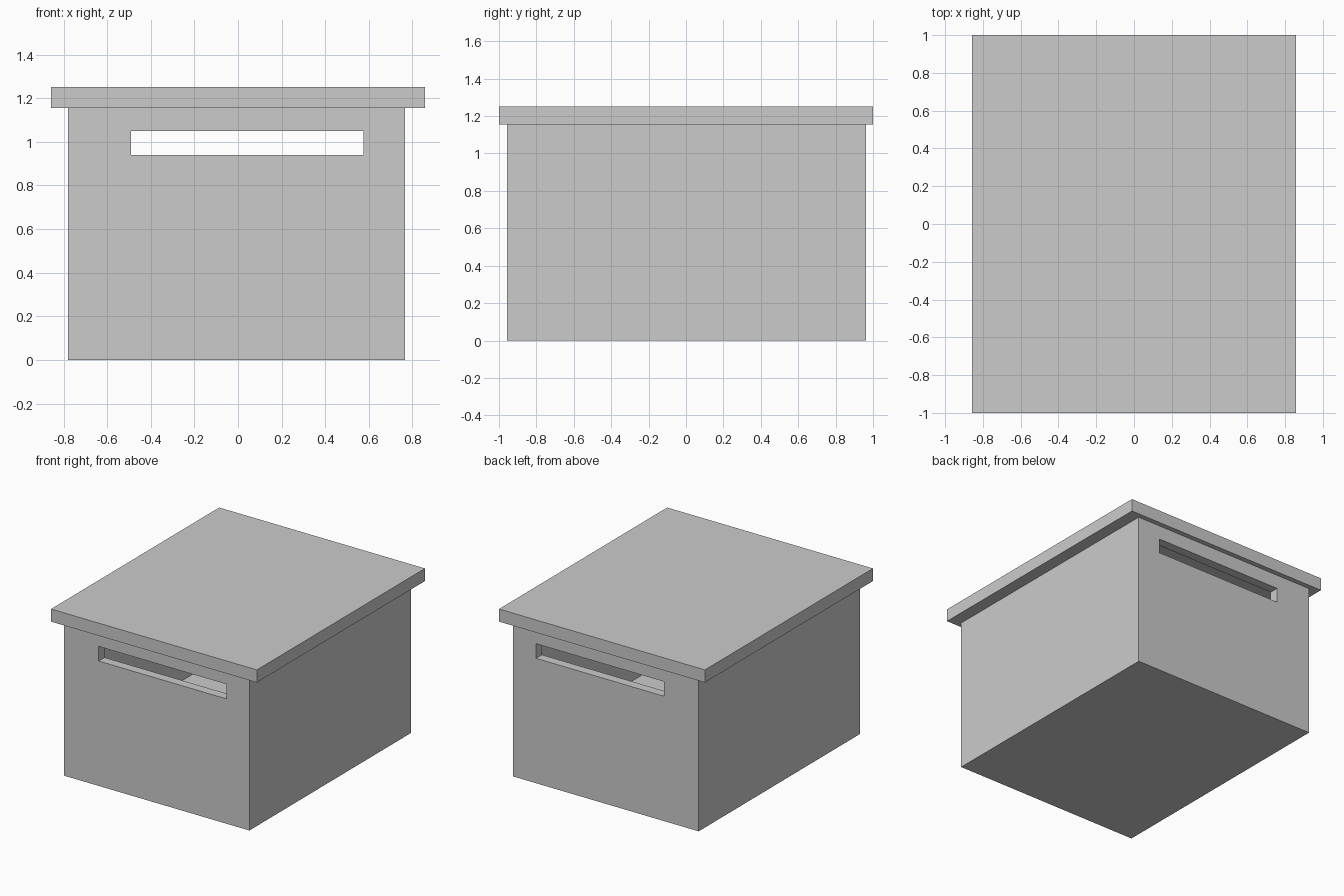
import bpy

if "Cube" in bpy.data.objects:
    bpy.data.objects.remove(bpy.data.objects["Cube"])


def box(name, lo, hi):
    """Axis-aligned box between two corners."""
    size = [b - a for a, b in zip(lo, hi)]
    mid = [(a + b) / 2 for a, b in zip(lo, hi)]
    bpy.ops.mesh.primitive_cube_add(size=1, location=mid)
    ob = bpy.context.object
    ob.name = name
    ob.scale = size
    bpy.ops.object.transform_apply(location=False, rotation=False, scale=True)
    return ob


def cut(target, cutter):
    """Subtract cutter from target and remove the cutter."""
    mod = target.modifiers.new("cut", 'BOOLEAN')
    mod.operation = 'DIFFERENCE'
    mod.solver = 'EXACT'
    mod.object = cutter
    bpy.context.view_layer.objects.active = target
    bpy.ops.object.modifier_apply(modifier=mod.name)
    bpy.data.objects.remove(cutter)


X0, X1, Y0, Y1, TOP = -0.78, 0.765, -0.957, 0.963, 1.155
WALL, FLOOR = 0.07, 0.235

# Hollow, open-topped body with a thick floor
body = box("box_body", (X0, Y0, 0), (X1, Y1, TOP))
cut(body, box("cavity_cutter", (X0 + WALL, Y0 + WALL, FLOOR),
              (X1 - WALL, Y1 - WALL, TOP + 0.1)))

# Handle slots through front and back walls
cut(body, box("slot_cutter", (-0.49, -1.2, 0.94), (0.575, 1.2, 1.05)))

# Overhanging lid
box("lid", (-0.857, -1, TOP), (0.857, 1, 1.25))
